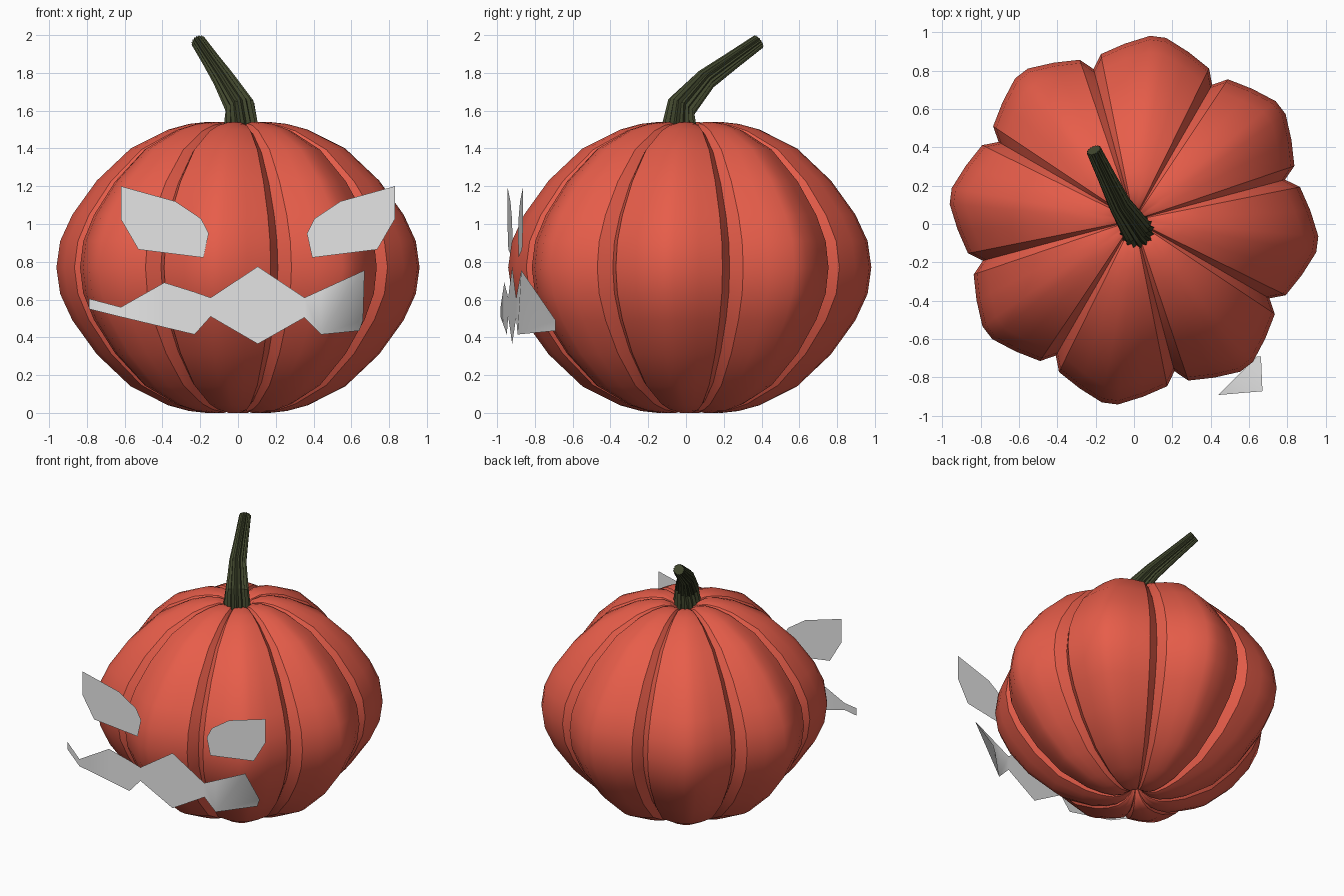
import bpy, bmesh, math
from mathutils import Vector

if "Cube" in bpy.data.objects:
    bpy.data.objects.remove(bpy.data.objects["Cube"])


def material(name, rgb):
    m = bpy.data.materials.new(name)
    m.diffuse_color = (*rgb, 1)
    m.use_nodes = True
    m.node_tree.nodes["Principled BSDF"].inputs["Base Color"].default_value = m.diffuse_color
    return m


ORANGE = material("pumpkin orange red", (0.80, 0.11, 0.068))
GREEN = material("stem green", (0.052, 0.062, 0.026))
GREY = material("face light grey", (0.8, 0.8, 0.8))


def make(name, verts, faces, mat, angle=None, recalc=True):
    me = bpy.data.meshes.new(name)
    me.from_pydata(verts, [], faces)
    if recalc:
        bm = bmesh.new()
        bm.from_mesh(me)
        bmesh.ops.recalc_face_normals(bm, faces=bm.faces)
        bm.to_mesh(me)
        bm.free()
    me.materials.append(mat)
    if angle:
        me.polygons.foreach_set("use_smooth", [True] * len(me.polygons))
        me.set_sharp_from_angle(angle=math.radians(angle))
    ob = bpy.data.objects.new(name, me)
    bpy.context.collection.objects.link(ob)
    return ob


def loft(name, rings, mat, angle):
    """Skin a list of equal-length rings and cap both ends."""
    n = len(rings[0])
    verts = [p for r in rings for p in r]
    faces = [(i * n + j, i * n + (j + 1) % n, (i + 1) * n + (j + 1) % n, (i + 1) * n + j)
             for i in range(len(rings) - 1) for j in range(n)]
    last = (len(rings) - 1) * n
    faces += [tuple(range(n - 1, -1, -1)), tuple(range(last, last + n))]
    return make(name, verts, faces, mat, angle)


# Pumpkin body: eight lobes with deep sharp grooves
MID = 0.77
upper = [(0.965, 0), (0.945, 0.14), (0.88, 0.28), (0.75, 0.46), (0.57, 0.63),
         (0.37, 0.73), (0.26, 0.76), (0.17, 0.77), (0.10, 0.755), (0.05, 0.72), (0.02, 0.68)]
profile = [(r, -h) for r, h in reversed(upper[1:])] + upper
# angle from lobe centre, radial factor, height factor
lobe = [(-22.5, 0.845, 0.965), (-18.8, 0.915, 0.99), (-10.5, 0.955, 1), (-2.5, 1, 1),
        (2.5, 1, 1), (10.5, 0.955, 1), (18.8, 0.915, 0.99)]
rings = []
for r, h in profile:
    ring = []
    for k in range(8):
        for off, fr, fz in lobe:
            a = math.radians(37.5 + 45 * k + off)
            ring.append((r * fr * math.cos(a), 0.02 + r * fr * math.sin(a), MID + h * fz))
    rings.append(ring)
loft("pumpkin_body", rings, ORANGE, 36)

# Stem: fluted tube along a bent path (x, y, z, radius)
path = [(0.02, -0.04, 1.44, 0.092), (0.015, -0.035, 1.53, 0.087), (0.01, -0.025, 1.62, 0.076),
        (-0.075, 0.105, 1.765, 0.056), (-0.14, 0.24, 1.862, 0.046), (-0.21, 0.385, 1.966, 0.038)]
pts = [Vector(p[:3]) for p in path]
rings = []
for i, p in enumerate(pts):
    d = (pts[min(i + 1, len(pts) - 1)] - pts[max(i - 1, 0)]).normalized()
    side = Vector((0, 1, 0)).cross(d).normalized()
    up = d.cross(side)
    ring = []
    for j in range(32):
        a = math.tau * j / 32
        r = path[i][3] * (1.05 if j % 2 else 0.86)
        ring.append(p + side * r * math.cos(a) + up * r * math.sin(a))
    rings.append(ring)
loft("stem", rings, GREEN, 30)

# Eyes: flat plates mirrored about the face centre line
FACE_X = 0.105
eye = [(-0.725, 1.2), (-0.437, 1.12), (-0.30, 1.028), (-0.26, 0.95),
       (-0.288, 0.822), (-0.632, 0.865), (-0.725, 1.025)]
for name, s in (("left_eye", 1), ("right_eye", -1)):
    verts = []
    for dx, z in eye:
        x = FACE_X + s * dx
        verts.append((x, -0.910 + 0.058 * x, z))
    order = tuple(range(len(eye)))
    make(name, verts, [order[::-1] if s > 0 else order], GREY, recalc=False)

# Mouth: zigzag strip of top and bottom heights, bent back at both ends
cols = [(-0.79, 0.605, 0.55), (-0.62, 0.56, 0.508), (-0.39, 0.69, 0.453), (-0.23, 0.64, 0.415),
        (-0.145, 0.61, 0.51), (0.105, 0.775, 0.365), (0.352, 0.61, 0.505), (0.44, 0.65, 0.415)]
verts = []
for x, top, bottom in cols:
    y = -0.88 if x < -0.7 else -0.929 + 0.085 * x
    verts += [(x, y, top), (x, y, bottom)]
faces = [(2 * i, 2 * i + 1, 2 * i + 3, 2 * i + 2) for i in range(len(cols) - 1)]
n = len(verts)
verts += [(0.67, -0.872, 0.755), (0.662, -0.69, 0.49), (0.642, -0.69, 0.435)]
faces += [(n - 2, n - 1, n), (n - 1, n + 1, n), (n - 1, n + 2, n + 1)]
make("mouth", verts, faces, GREY, 60, recalc=False)
